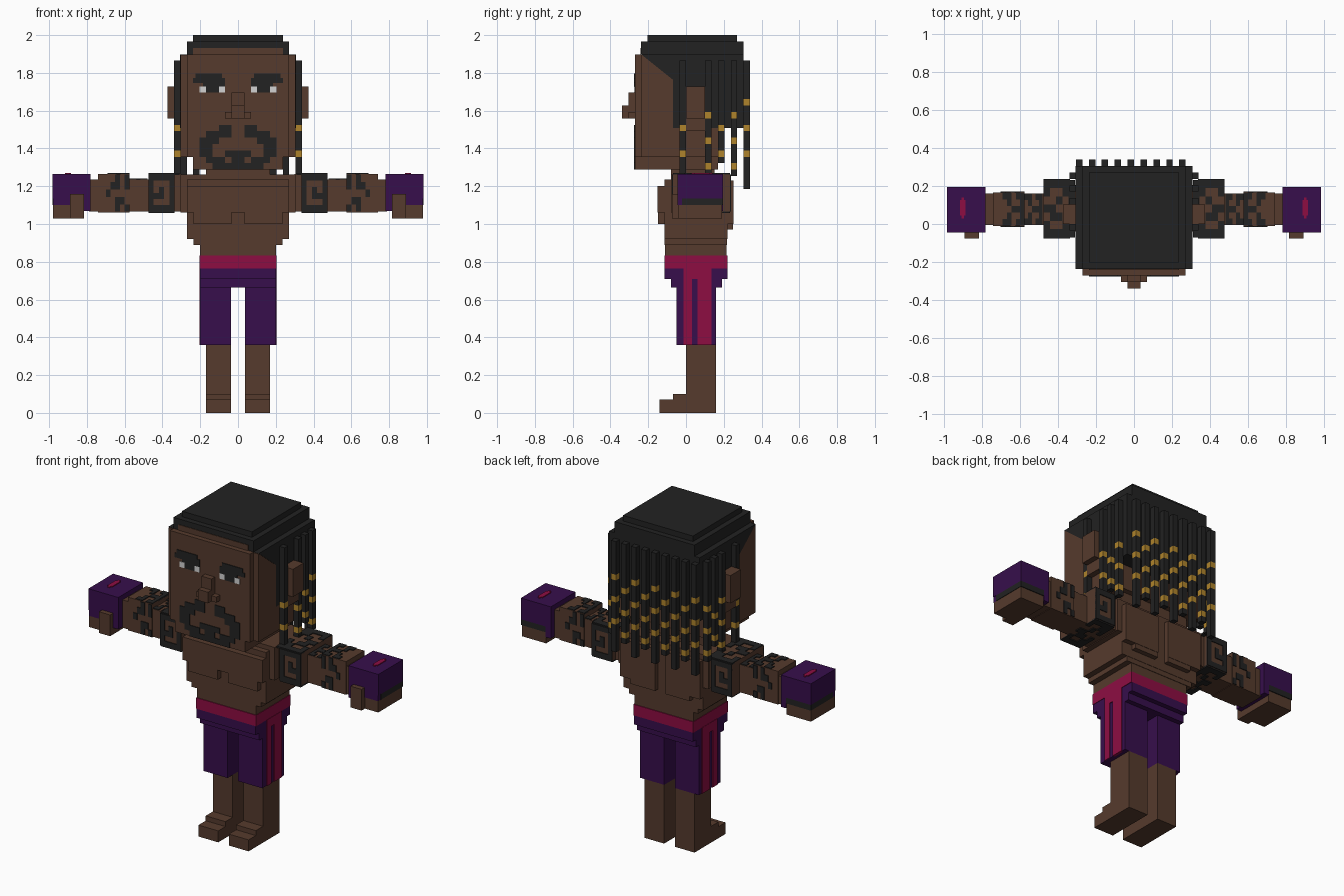
import bpy, bmesh
from mathutils import Vector

if "Cube" in bpy.data.objects:
    bpy.data.objects.remove(bpy.data.objects["Cube"])

V = 2 / 59  # voxel size


def material(name, r, g, b):
    m = bpy.data.materials.new(name)
    m.diffuse_color = (r, g, b, 1)
    m.use_nodes = True
    m.node_tree.nodes["Principled BSDF"].inputs["Base Color"].default_value = m.diffuse_color
    return m


SKIN = material("brown skin", 0.092, 0.043, 0.026)
BLACK = material("black hair", 0.016, 0.016, 0.016)
GOLD = material("gold bead", 0.43, 0.23, 0.025)
PURPLE = material("purple cloth", 0.038, 0.0045, 0.072)
PINK = material("crimson trim", 0.27, 0.004, 0.055)
WHITE = material("eye white", 0.65, 0.65, 0.65)


def boxes(name, mat, items, scale=1.0, mirror=False):
    """One object from (x0, x1, y0, y1, z0, z1) boxes, optionally repeated across x = 0."""
    bm = bmesh.new()
    items = list(items)
    if mirror:
        items += [(-b[1], -b[0], *b[2:]) for b in items]
    for x0, x1, y0, y1, z0, z1 in items:
        vs = bmesh.ops.create_cube(bm, size=1)["verts"]
        for v in vs:
            v.co = Vector((x0 + (v.co.x + .5) * (x1 - x0),
                           y0 + (v.co.y + .5) * (y1 - y0),
                           z0 + (v.co.z + .5) * (z1 - z0))) * scale
    return finish(name, mat, bm)


def finish(name, mat, bm):
    bmesh.ops.recalc_face_normals(bm, faces=bm.faces)
    me = bpy.data.meshes.new(name)
    bm.to_mesh(me)
    bm.free()
    me.materials.append(mat)
    ob = bpy.data.objects.new(name, me)
    bpy.context.collection.objects.link(ob)
    return ob


def pattern(rows, x0, x1, lo, hi, level, axis, t=0.005):
    """Thin plates from text rows on a face; axis is 'y' (rows go down z) or 'z' (rows go down y)."""
    out = []
    dx, dh = (x1 - x0) / len(rows[0]), (hi - lo) / len(rows)
    for r, row in enumerate(rows):
        for c, ch in enumerate(row):
            if ch == "X":
                a, b = x0 + c * dx, x0 + (c + 1) * dx
                h0, h1 = hi - (r + 1) * dh, hi - r * dh
                s = (level - t, level + t)
                out.append((a, b, *s, h0, h1) if axis == "y" else (a, b, h0, h1, *s))
    return out


# Head, jaw, ears and nose (voxel units)
boxes("head", SKIN, [(-9, 9, -7, 6, 40, 55.9), (-8, 8, -8, -7, 40, 56),
                     (-7, 7, -8, 5, 38, 40)], V)
boxes("ear", SKIN, [(9, 11, 0, 3, 46, 51), (9, 10, 0, 3, 44, 46)], V, True)
boxes("nose", SKIN, [(-1, 1, -9, -8, 46, 50), (-1, 1, -10, -9, 46, 48),
                     (-2, 2, -9, -8, 46, 47)], V)
boxes("forehead_strip", SKIN, [(-7, 7, -7.1, -6.9, 56, 57)], V)

# Painted face
boxes("eyebrow", BLACK, [(2, 7, -8.12, -7.9, 51.5, 52.3), (2.5, 6.6, -8.12, -7.9, 52.3, 53),
                         (2, 5.5, -8.12, -7.9, 51, 51.5)], V, True)
boxes("eye_white", WHITE, [(2, 3, -8.1, -7.9, 50, 51), (5, 6, -8.1, -7.9, 50, 51)], V, True)
boxes("pupil", BLACK, [(3, 5, -8.1, -7.9, 50, 51)], V, True)
BEARD = ["...XX.", ".XXXX.", "XXX...", "XX....", "XX..XX", ".XXX.X", "..XXXX"]
boxes("beard", BLACK, pattern(BEARD, -6, 0, 38, 45, -8, "y", 0.12), V, True)

# Hair cap with slanted hairline
bm = bmesh.new()
profile = [(-7, 56), (-2, 52), (-2, 44.5), (9, 44.5), (9, 56)]
face = bm.faces.new([bm.verts.new((-9.05 * V, y * V, z * V)) for y, z in profile])
ext = bmesh.ops.extrude_face_region(bm, geom=[face])["geom"]
bmesh.ops.translate(bm, vec=(18.1 * V, 0, 0),
                    verts=[g for g in ext if isinstance(g, bmesh.types.BMVert)])
finish("hair_cap", BLACK, bm)
boxes("hair_top", BLACK, [(-8, 8, -7, 9, 56, 58), (-7, 7, -6, 8, 58, 59)], V)

# Braids with staggered beads: (x, y, bottom, bead heights)
EVEN, ODD = (48, 44, 40), (46, 42, 38)
braids = [(-9 + 2 * k, 9, 37 if k % 2 else 35, ODD if k % 2 else EVEN) for k in range(9)]
for x in (-10, 9):
    braids += [(x, -1, 37, EVEN[1:]), (x, 3, 37, ODD), (x, 5, 39, EVEN[1:]), (x, 7, 37, ODD)]
strands, beads = [], []
for x, y, bottom, rows in braids:
    z = bottom
    for b in sorted(rows):
        strands.append((x, x + 1, y, y + 1, z, b))
        beads.append((x, x + 1, y, y + 1, b, b + 1))
        z = b + 1
    strands.append((x, x + 1, y, y + 1, z, 55))
boxes("braids", BLACK, strands, V)
boxes("beads", GOLD, beads, V)

# Neck and torso
boxes("neck", SKIN, [(-.17, .17, -.08, .15, 1.2, 1.32)])
boxes("torso", SKIN, [(-.305, .305, -.08, .22, 1.06, 1.262), (-.27, .27, -.115, .22, .92, 1.235),
                      (-.235, .235, -.113, .218, .89, .93), (-.2, .2, -.11, .215, .83, .9)])
boxes("chest", SKIN, [(0, .27, -.15, -.1, 1.06, 1.2), (.035, .235, -.148, -.1, 1.0, 1.07)],
      mirror=True)
boxes("upper_back", SKIN, [(.035, .27, .2, .252, 1.0, 1.23), (.035, .2, .2, .25, .97, 1.0)],
      mirror=True)

# Shorts
boxes("waistband", PINK, [(-.203, .203, -.115, .22, .765, .832)])
boxes("shorts_hip", PURPLE, [(-.2, .2, -.115, .22, .71, .765), (-.2, .2, -.08, .19, .665, .71)])
boxes("shorts_leg", PURPLE, [(.036, .2, -.05, .16, .36, .69)], mirror=True)
boxes("side_stripe", PINK, [(.19, .205, -.012, .033, .36, .71), (.19, .205, .06, .135, .36, .71),
                            (.19, .205, -.012, .135, .71, .765)], mirror=True)

# Legs and stepped feet
boxes("leg", SKIN, [(.036, .17, 0, .16, 0, .36)], mirror=True)
boxes("foot", SKIN, [(.036, .17, -.14, .01, 0, .07), (.036, .17, -.07, .01, .07, .1)], mirror=True)

# Arms
boxes("upper_arm", SKIN, [(.3, .475, -.04, .205, 1.065, 1.264),
                          (.335, .475, -.07, .232, 1.065, 1.262)], mirror=True)
boxes("forearm", SKIN, [(.47, .79, -.005, .16, 1.065, 1.235),
                        (.575, .74, -.01, .166, 1.062, 1.265)], mirror=True)

# Tattoos
SWIRL = ["XXXXX", "X...X", "X.X.X", "X.XXX", "X...X", "XXXXX"]
SHOULDER = ["XXXXX", "XX..X", "X.X..", "...XX", "X.XX.", "XX..X", "XXXXX"]
CURL = ["X.X..", "X.XX.", "....X", ".XX..", "X.X.."]
WINGS = ["XX.XX", "X..X.", "XXX..", "X..X.", "XX.XX"]
ink = []
for level in (-.07, .232):
    ink += pattern(SWIRL, .335, .475, 1.067, 1.262, level, "y")
ink += pattern(SHOULDER, .31, .475, -.07, .232, 1.264, "z")
ink += pattern(SHOULDER, .335, .475, -.07, .232, 1.064, "z")
for level in (-.01, .166):
    ink += pattern(CURL, .575, .7, 1.065, 1.262, level, "y")
ink += pattern(WINGS, .575, .69, -.008, .164, 1.265, "z")
ink += pattern(WINGS, .48, .575, -.003, .158, 1.235, "z")
boxes("tattoo", BLACK, ink, mirror=True)

# Gloved hands
boxes("glove", PURPLE, [(.78, .983, -.045, .195, 1.135, 1.265),
                        (.78, .815, -.045, .195, 1.07, 1.135),
                        (.815, .98, -.045, -.02, 1.1, 1.135)], mirror=True)
boxes("glove_trim", BLACK, [(.815, .983, -.02, .195, 1.1, 1.135)], mirror=True)
boxes("fingers", SKIN, [(.815, .98, -.042, .19, 1.03, 1.1)], mirror=True)
boxes("thumb", SKIN, [(.815, .89, -.075, -.035, 1.03, 1.16)], mirror=True)
boxes("glove_mark", PINK, [(.885, .915, .045, .125, 1.262, 1.27),
                           (.893, .907, .03, .14, 1.262, 1.27)], mirror=True)
